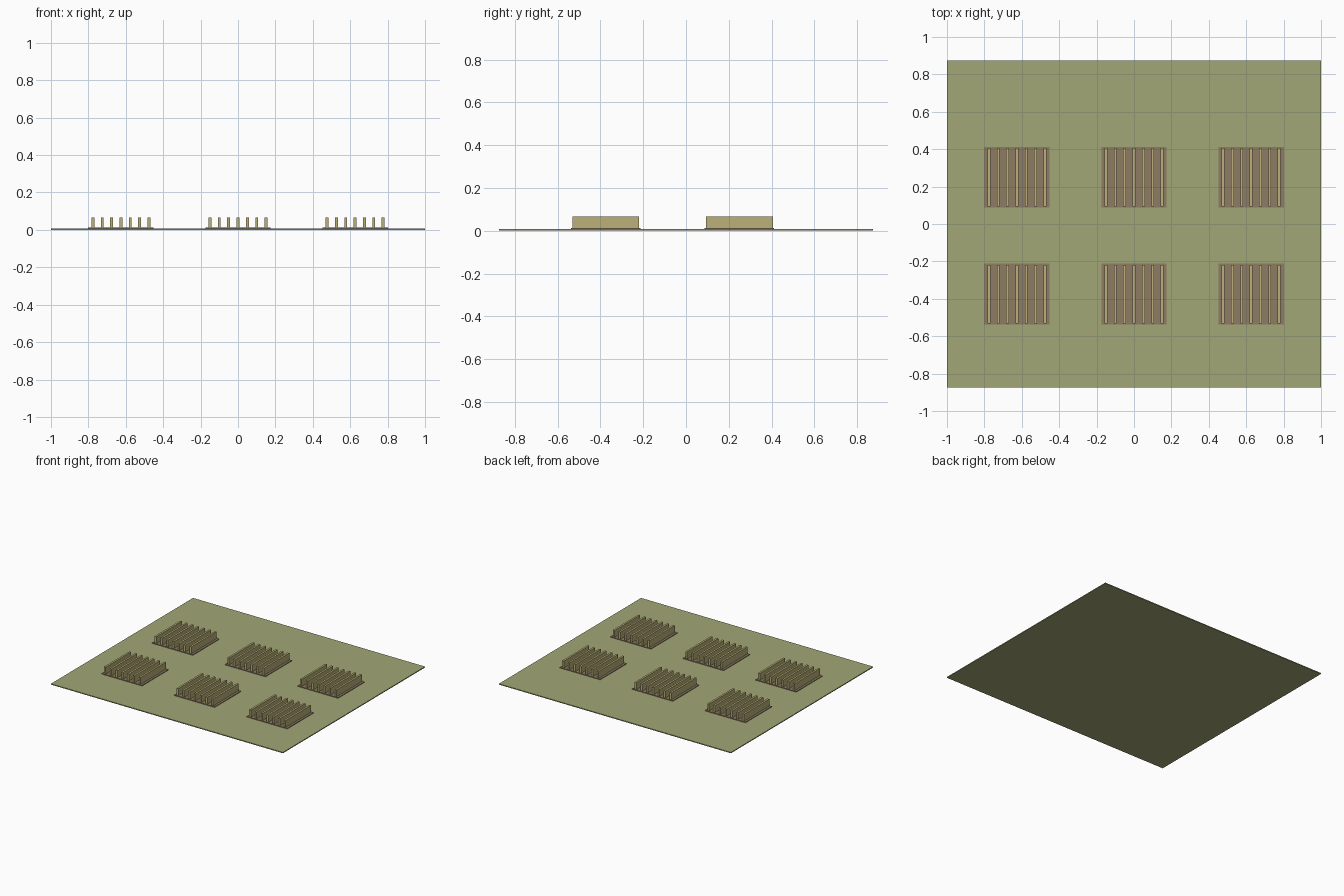
import bpy
import bmesh
from mathutils import Matrix

if "Cube" in bpy.data.objects:
    bpy.data.objects.remove(bpy.data.objects["Cube"])

PLATE_TOP = 0.007
PAD_TOP = 0.012
FIN_TOP = 0.066


def material(name, color):
    mat = bpy.data.materials.new(name)
    mat.diffuse_color = (*color, 1.0)
    mat.use_nodes = True
    mat.node_tree.nodes["Principled BSDF"].inputs["Base Color"].default_value = mat.diffuse_color
    return mat


def box(bm, center_xy, size_xy, z0, z1):
    loc = Matrix.Translation((*center_xy, (z0 + z1) / 2))
    scale = Matrix.Diagonal((*size_xy, z1 - z0, 1.0))
    bmesh.ops.create_cube(bm, size=1.0, matrix=loc @ scale)


def finish(name, bm, mat):
    mesh = bpy.data.meshes.new(name)
    bm.to_mesh(mesh)
    bm.free()
    mesh.materials.append(mat)
    obj = bpy.data.objects.new(name, mesh)
    bpy.context.collection.objects.link(obj)
    return obj


plate_mat = material("plate_green", (0.36, 0.39, 0.18))
pad_mat = material("pad_brown", (0.27, 0.20, 0.13))
fin_mat = material("fin_tan", (0.50, 0.44, 0.19))

# Thin ground plate
bm = bmesh.new()
box(bm, (0, 0), (2.0, 1.75), 0.0, PLATE_TOP)
finish("ground_plate", bm, plate_mat)

# Two rows of three beds, each a low pad with seven upright fins
for row, y in enumerate((-0.375, 0.25)):
    for col in range(3):
        x = (col - 1) * 0.626
        tag = f"{row + 1}_{col + 1}"

        # Low rectangular pad
        bm = bmesh.new()
        box(bm, (x, y), (0.35, 0.325), PLATE_TOP, PAD_TOP)
        finish("pad_" + tag, bm, pad_mat)

        # Upright parallel fins
        bm = bmesh.new()
        for i in range(-3, 4):
            box(bm, (x + i * 0.05, y), (0.015, 0.3125), PAD_TOP, FIN_TOP)
        finish("fins_" + tag, bm, fin_mat)
